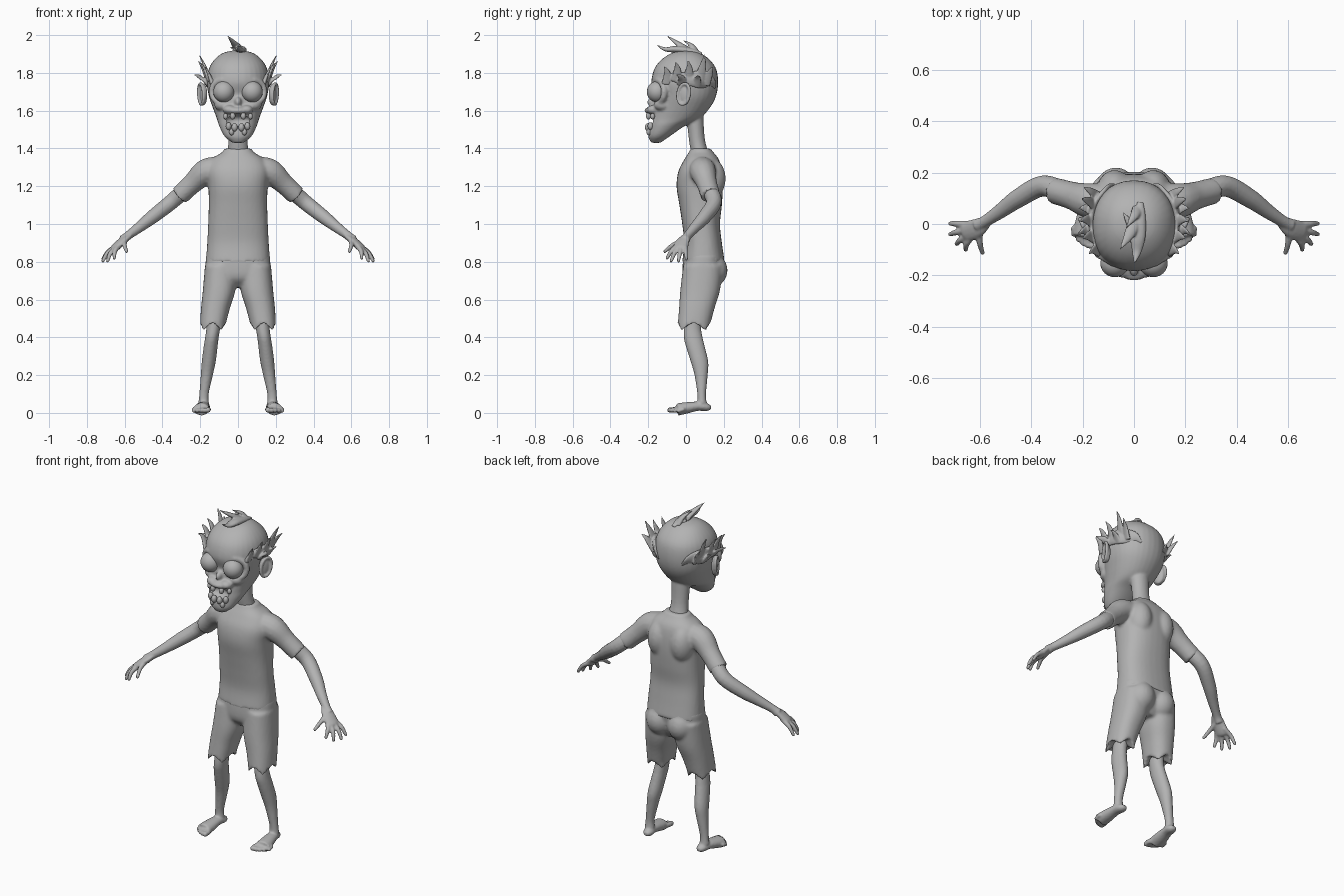
import bpy, bmesh, math
from mathutils import Vector, Matrix

cube = bpy.data.objects.get("Cube")
if cube:
    bpy.data.objects.remove(cube)

GREY = (0.45, 0.45, 0.45, 1)
mat = bpy.data.materials.new("plain grey")
mat.use_nodes = True
mat.diffuse_color = GREY
mat.node_tree.nodes["Principled BSDF"].inputs["Base Color"].default_value = GREY


def spline(rows, n=5):
    """Smooth curve through rows of numbers."""
    p = [Vector(r) for r in rows]
    p = [p[0] * 2 - p[1]] + p + [p[-1] * 2 - p[-2]]
    out = []
    for a, b, c, d in zip(p, p[1:], p[2:], p[3:]):
        for i in range(n):
            t = i / n
            out.append(b + (c - a) * t / 2 + (a - b * 2.5 + c * 2 - d / 2) * t * t
                       + ((b - c) * 1.5 + (d - a) / 2) * t ** 3)
    return out + [p[-2]]


def skin(bm, rings, cap_lift=0.0):
    """Bridge rings of points and close both ends."""
    vs = [[bm.verts.new(q) for q in ring] for ring in rings]
    k = len(vs[0])
    for a, b in zip(vs, vs[1:]):
        for i in range(k):
            bm.faces.new((a[i], a[(i + 1) % k], b[(i + 1) % k], b[i]))
    for ring, lift in ((vs[0], cap_lift), (vs[-1], 0)):
        mid = sum((v.co for v in ring), Vector()) / k
        c = bm.verts.new(mid + Vector((0, 0, lift)))
        for i in range(k):
            bm.faces.new((ring[i], ring[(i + 1) % k], c))


def loft(bm, rows, power=2.0, hem=0.0, k=32):
    """Level rings; each row is x, z, y front, y back, half width."""
    rings = []
    for n, (x, z, yf, yb, rx) in enumerate(spline(rows)):
        ring = []
        for i in range(k):
            a = math.tau * i / k
            c, s = math.cos(a), math.sin(a)
            c = math.copysign(abs(c) ** (2 / power), c)
            s = math.copysign(abs(s) ** (2 / power), s)
            zig = hem * (abs((i % 8) - 4) / 2 - 1) if n == 0 else 0
            ring.append(Vector((x + rx * c, (yf + yb) / 2 + (yb - yf) / 2 * s, z + zig)))
        rings.append(ring)
    skin(bm, rings, 0.04 if hem else 0)


def tube(bm, rows, flat=1.0, ref=(0, 0, 1), k=14):
    """Round or flattened tube; each row is x, y, z, radius."""
    pts = spline(rows)
    rings = []
    for i, p in enumerate(pts):
        t = (pts[min(i + 1, len(pts) - 1)] - pts[max(i - 1, 0)]).to_3d().normalized()
        n = t.cross(Vector(ref)).normalized()
        b = n.cross(t)
        r = max(p[3], 0.0015)
        rings.append([p.to_3d() + n * r * math.cos(math.tau * j / k)
                      + b * r * flat * math.sin(math.tau * j / k) for j in range(k)])
    skin(bm, rings)


def ball(bm, c, r, turn=(0, 0, 0)):
    m = Matrix.Translation(c)
    for axis, a in zip("XYZ", turn):
        m = m @ Matrix.Rotation(a, 4, axis)
    bmesh.ops.create_uvsphere(bm, u_segments=24, v_segments=16, radius=1,
                              matrix=m @ Matrix.Diagonal((*r, 1)))


def mirror(bm):
    d = bmesh.ops.duplicate(bm, geom=bm.verts[:] + bm.edges[:] + bm.faces[:])["geom"]
    for v in d:
        if isinstance(v, bmesh.types.BMVert):
            v.co.x *= -1


def finish(bm, name, voxel=0, smooth=4, cutter=None):
    """Make the object, fusing its pieces where a voxel size is given."""
    bmesh.ops.recalc_face_normals(bm, faces=bm.faces[:])
    mesh = bpy.data.meshes.new(name)
    bm.to_mesh(mesh)
    bm.free()
    ob = bpy.data.objects.new(name, mesh)
    bpy.context.collection.objects.link(ob)
    if voxel:
        m = ob.modifiers.new("fuse", "REMESH")
        m.mode, m.voxel_size = "VOXEL", voxel
        m = ob.modifiers.new("soften", "SMOOTH")
        m.iterations = smooth
    if cutter:
        m = ob.modifiers.new("cut", "BOOLEAN")
        m.operation, m.object = "DIFFERENCE", cutter
    if voxel:
        dg = bpy.context.evaluated_depsgraph_get()
        ob.data = bpy.data.meshes.new_from_object(ob.evaluated_get(dg))
        ob.modifiers.clear()
    ob.data.materials.clear()
    ob.data.materials.append(mat)
    for o in bpy.context.selected_objects:
        o.select_set(False)
    ob.select_set(True)
    bpy.context.view_layer.objects.active = ob
    bpy.ops.object.shade_smooth_by_angle(angle=math.radians(50))
    return ob


# Shirt: sleeves, shoulder blades and trunk
bm = bmesh.new()
tube(bm, [(.09, .085, 1.29, .07), (.17, .09, 1.275, .07), (.24, .11, 1.215, .055), (.31, .13, 1.15, .052)])
ball(bm, (.075, .13, 1.24), (.07, .08, .11))
mirror(bm)
loft(bm, [(0, .8, -.02, .205, .17), (0, .9, -.01, .19, .163), (0, 1, -.02, .18, .158),
          (0, 1.1, -.035, .19, .155), (0, 1.2, -.05, .195, .157), (0, 1.28, -.04, .19, .165),
          (0, 1.34, -.01, .175, .14), (0, 1.38, .015, .145, .085), (0, 1.4, .025, .13, .07)], 2.4)
finish(bm, "shirt", .009)

# Shorts: ragged legs, seat and waist
bm = bmesh.new()
loft(bm, [(.135, .455, -.045, .125, .067), (.12, .55, -.037, .15, .076),
          (.1, .65, -.03, .18, .086), (.09, .78, -.015, .195, .085)], 2.3, hem=.022)
ball(bm, (.07, .135, .755), (.08, .085, .09))
mirror(bm)
loft(bm, [(0, .665, .03, .15, .1), (0, .72, -.015, .18, .165), (0, .82, -.015, .2, .17), (0, .85, -.005, .19, .16)], 2.4)
finish(bm, "shorts", .009, 3)

# Legs, feet and toes
bm = bmesh.new()
loft(bm, [(.182, .05, .06, .11, .028), (.18, .1, .06, .106, .025), (.165, .2, .045, .115, .032),
          (.155, .27, .025, .118, .037), (.145, .35, 0, .1, .037), (.138, .4, -.012, .088, .036),
          (.13, .46, -.01, .08, .037), (.125, .56, 0, .09, .04)], k=20)
tube(bm, [(.173, .132, .028, .014), (.176, .11, .03, .028), (.183, .06, .035, .033),
          (.19, 0, .026, .041), (.195, -.045, .018, .044)], .75)
for i in range(5):
    f = i / 4
    r = .015 - .005 * f
    tip = Vector((.158 + .078 * f, -.085 + .045 * f * f, r))
    tube(bm, [(.175 + .04 * f, -.015, .02, r), (tip.x, tip.y + .025, .018, r), (*tip, r * .8)])
    ball(bm, tip, (r, r, r))
mirror(bm)
finish(bm, "legs_and_feet", .0065, 3)

# Arms, hands and fingers
bm = bmesh.new()
tube(bm, [(.18, .09, 1.27, .05), (.27, .12, 1.19, .044), (.355, .148, 1.115, .041), (.45, .1, 1.04, .037),
          (.52, .05, .985, .029), (.58, .01, .94, .023), (.61, -.005, .915, .026)])
tube(bm, [(.57, .012, .945, .022), (.61, -.015, .913, .037), (.65, -.03, .875, .04), (.665, -.035, .865, .03)], .5)
for base, tip in (((.64, -.002, .885), (.715, .002, .815)), ((.648, -.022, .878), (.715, -.04, .805)),
                  ((.645, -.042, .875), (.69, -.078, .805)), ((.635, -.052, .88), (.655, -.1, .82)),
                  ((.6, -.02, .91), (.59, -.112, .855))):
    b, t = Vector(base), Vector(tip)
    m = b.lerp(t, .55) + Vector((.006, 0, .008))
    tube(bm, [(*b, .014), (*m, .012), (*t, .009)])
    ball(bm, t, (.009, .009, .009))
mirror(bm)
finish(bm, "arms_and_hands", .0055, 2)

# Mouth cutter
bm = bmesh.new()
ball(bm, (0, -.21, 1.548), (.078, .06, .036))
cutter = finish(bm, "mouth_cutter")
cutter.hide_render = True

# Head: eye sockets, cheeks, neck, skull and lip
bm = bmesh.new()
ring = [math.tau * i / 12 for i in range(13)]
tube(bm, [(.077 + .062 * math.cos(a), -.15 + .035 * abs(math.cos(a)) * (math.cos(a) > 0),
           1.7 + .062 * math.sin(a), .017) for a in ring], ref=(0, 1, 0))
ball(bm, (.075, -.12, 1.63), (.05, .05, .035))
ball(bm, (.045, -.17, 1.605), (.035, .04, .025))
mirror(bm)
loft(bm, [(0, 1.36, .03, .125, .06), (0, 1.45, .015, .1, .05), (0, 1.6, 0, .09, .056)])
loft(bm, [(0, 1.43, -.185, -.135, .03), (0, 1.465, -.2, -.085, .072), (0, 1.52, -.195, -.005, .1),
          (0, 1.56, -.19, .075, .113), (0, 1.62, -.175, .13, .135), (0, 1.68, -.165, .16, .155),
          (0, 1.75, -.183, .17, .165), (0, 1.82, -.168, .16, .155), (0, 1.87, -.13, .125, .125),
          (0, 1.905, -.075, .075, .08), (0, 1.92, -.02, .02, .02)], 2.15)
ball(bm, (0, -.165, 1.6), (.07, .055, .024))
ball(bm, (0, -.16, 1.645), (.02, .045, .03))
finish(bm, "head", .007, 3, cutter)
bpy.data.objects.remove(cutter)

# Eyeballs
bm = bmesh.new()
ball(bm, (.075, -.153, 1.7), (.056, .054, .056))
mirror(bm)
finish(bm, "eyes")

# Teeth
bm = bmesh.new()
for x, z, r in ((.028, 1.572, .014), (.066, 1.57, .012), (.018, 1.512, .016), (.05, 1.518, .015), (.034, 1.487, .013)):
    ball(bm, (x, -.203 + 6 * x * x, z), (r, r, r * 1.35))
mirror(bm)
finish(bm, "teeth")

# Ears: dish and rim
bm = bmesh.new()
turn = Matrix.Rotation(-.4, 3, "Z") @ Matrix.Rotation(-.2, 3, "X")
ball(bm, (.183, -.01, 1.685), (.016, .036, .058), (0, 0, -.4))
rim = [turn @ Vector((.006, .033 * math.cos(a), .055 * math.sin(a))) + Vector((.19, -.01, 1.688)) for a in ring]
tube(bm, [(*p, .009) for p in rim], ref=(1, 0, 0))
mirror(bm)
finish(bm, "ears", .005, 2)

# Side hair: a band over each ear with flared spikes
bm = bmesh.new()
tube(bm, [(.125, -.12, 1.75, .008), (.152, -.07, 1.775, .025), (.166, 0, 1.77, .035),
          (.155, .07, 1.765, .045), (.11, .125, 1.75, .035), (.075, .155, 1.72, .008)], .35, (1, 0, 0))
for y, z, tip in ((-.1, 1.76, (.18, -.12, 1.84)), (-.05, 1.78, (.205, -.06, 1.865)),
                  (.01, 1.78, (.215, .01, 1.87)), (.07, 1.78, (.21, .1, 1.905)),
                  (.1, 1.76, (.2, .145, 1.84)), (-.02, 1.76, (.235, -.055, 1.79)), (.05, 1.75, (.22, .06, 1.79))):
    x = .16 - 2.4 * y * y
    t = Vector(tip)
    tube(bm, [(x, y, z - .02, .03), (x * .5 + t.x * .5, y * .6 + t.y * .4 + .008, (z + t.z) / 2, .018), (*t, .001)],
         .4, (1, 0, 0))
mirror(bm)
finish(bm, "side_hair", .0045, 1)

# Top tuft
bm = bmesh.new()
for rows in ([(.025, .085, 1.9, .012), (.02, .03, 1.915, .026), (.015, -.05, 1.925, .03), (.01, -.11, 1.925, .018), (0, -.16, 1.95, .001)],
             [(.01, .03, 1.91, .025), (-.015, -.035, 1.95, .022), (-.058, -.105, 2, .001)],
             [(.015, .06, 1.905, .022), (0, .03, 1.945, .017), (-.035, -.02, 1.975, .001)],
             [(.01, -.03, 1.91, .022), (-.02, .01, 1.93, .014), (-.045, .05, 1.935, .001)]):
    tube(bm, rows, .6)
finish(bm, "top_tuft", .0045, 1)
